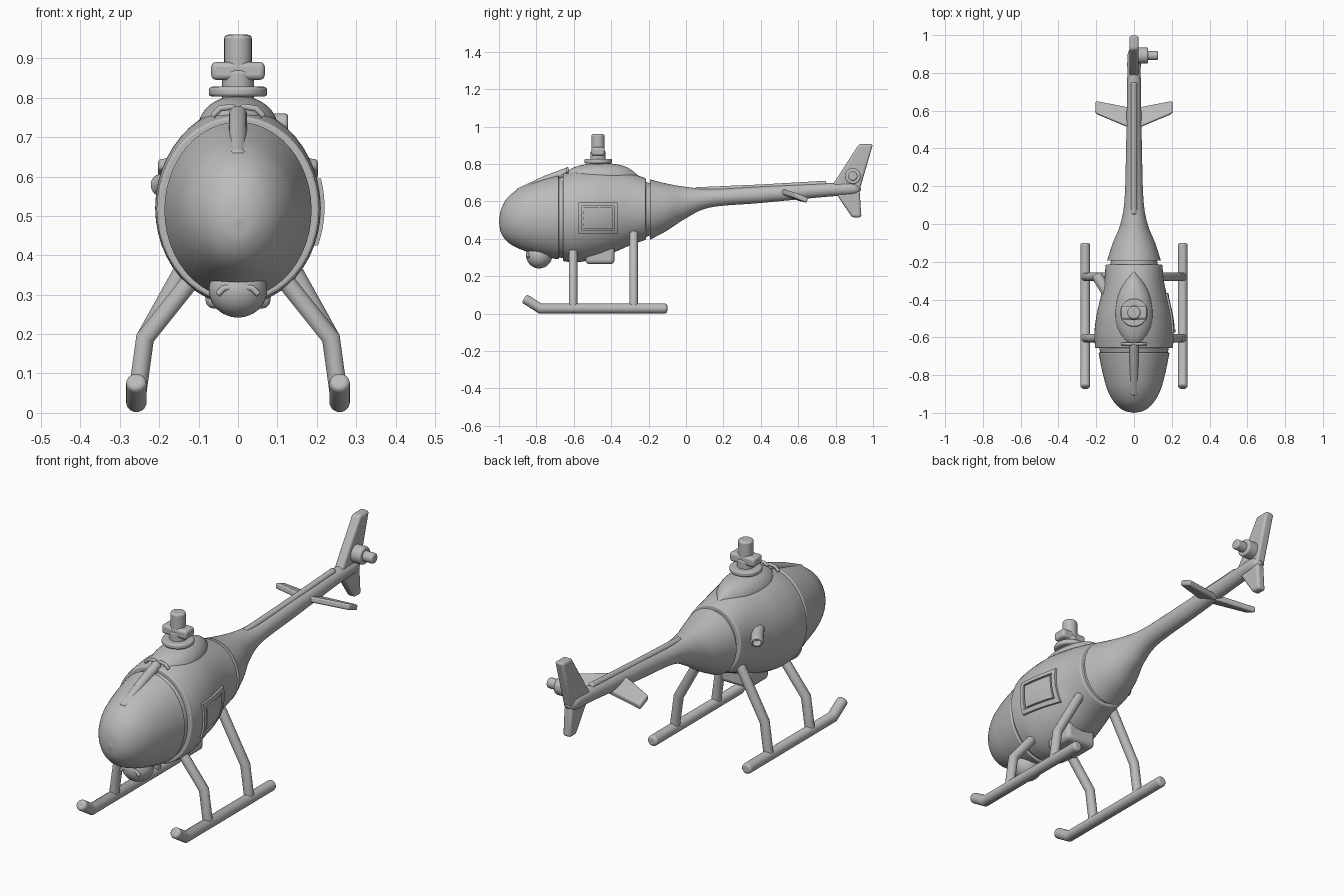
import bpy, bmesh, math
from mathutils import Vector, Matrix

if "Cube" in bpy.data.objects:
    bpy.data.objects.remove(bpy.data.objects["Cube"])

grey = bpy.data.materials.new("plain grey")
grey.use_nodes = True
grey.diffuse_color = (0.5, 0.5, 0.5, 1)
grey.node_tree.nodes["Principled BSDF"].inputs["Base Color"].default_value = grey.diffuse_color


def finish(name, bm, bevel=0, angle=35):
    bmesh.ops.recalc_face_normals(bm, faces=bm.faces)
    mesh = bpy.data.meshes.new(name)
    bm.to_mesh(mesh)
    bm.free()
    ob = bpy.data.objects.new(name, mesh)
    bpy.context.collection.objects.link(ob)
    mesh.materials.append(grey)
    if bevel:
        mod = ob.modifiers.new("rounding", "BEVEL")
        mod.width, mod.segments = bevel, 3
        mod.angle_limit = math.radians(40)
    bpy.ops.object.select_all(action="DESELECT")
    ob.select_set(True)
    bpy.context.view_layer.objects.active = ob
    bpy.ops.object.shade_smooth_by_angle(angle=math.radians(angle))
    return ob


def skin(name, rings, bevel=0):
    """Bridge equal rings of points and cap both ends."""
    bm = bmesh.new()
    rows = [[bm.verts.new(p) for p in ring] for ring in rings]
    n = len(rows[0])
    for a, b in zip(rows, rows[1:]):
        for i in range(n):
            j = (i + 1) % n
            bm.faces.new((a[i], a[j], b[j], b[i]))
    bm.faces.new(rows[0])
    bm.faces.new(rows[-1])
    return finish(name, bm, bevel)


def spline(stations, steps=6):
    """Smooth the stations with a Catmull-Rom curve."""
    pts = [Vector(s) for s in stations]
    pts = [2 * pts[0] - pts[1]] + pts + [2 * pts[-1] - pts[-2]]
    out = []
    for a, b, c, d in zip(pts, pts[1:], pts[2:], pts[3:]):
        for k in range(steps):
            t = k / steps
            out.append(b + (c - a) * t / 2 + (2 * a - 5 * b + 4 * c - d) * t * t / 2
                       + (3 * b - a - 3 * c + d) * t ** 3 / 2)
    return out + [pts[-2]]


def hull(name, stations, sides=48, bevel=0):
    """Oval loft along y; each station is y, top, bottom, half width."""
    rings = []
    for y, top, low, w in spline(stations):
        w, h = max(w, 0.002), max((top - low) / 2, 0.002)
        turns = [math.tau * i / sides for i in range(sides)]
        rings.append([(w * math.cos(a), y, (top + low) / 2 + h * math.sin(a)) for a in turns])
    return skin(name, rings, bevel)


def rod(name, path, r, sides=20, bevel=0.008):
    """Round bar with mitred bends."""
    pts = [Vector(p) for p in path]
    rings = []
    for i, p in enumerate(pts):
        before = (p - pts[i - 1]).normalized() if i else None
        after = (pts[i + 1] - p).normalized() if i < len(pts) - 1 else None
        run = before or after
        cut = ((before or after) + (after or before)).normalized()
        if i == 0:
            side = run.orthogonal().normalized()
            ring = [p + r * (Matrix.Rotation(math.tau * k / sides, 3, run) @ side) for k in range(sides)]
        else:
            ring = [q + run * ((p - q).dot(cut) / run.dot(cut)) for q in rings[-1]]
        rings.append(ring)
    return skin(name, rings, bevel)


def plate(name, outline, offset, bevel):
    """Extrude a closed outline along an offset, centred on it."""
    off = Vector(offset)
    return skin(name, [[Vector(p) - off / 2 for p in outline], [Vector(p) + off / 2 for p in outline]], bevel)


def box(name, centre, size, bevel):
    x, y, z = centre
    w, d = size[0] / 2, size[1] / 2
    base = [(x - w, y - d, z), (x + w, y - d, z), (x + w, y + d, z), (x - w, y + d, z)]
    return plate(name, base, (0, 0, size[2]), bevel)


def ball(name, centre, scale):
    bm = bmesh.new()
    bmesh.ops.create_uvsphere(bm, u_segments=40, v_segments=24, radius=1)
    bmesh.ops.scale(bm, vec=scale, verts=bm.verts)
    bmesh.ops.translate(bm, vec=centre, verts=bm.verts)
    return finish(name, bm)


# Fuselage: nose bubble, cabin and tail cone, with a recessed core in the seams
hull("nose_bubble", [(-1, .49, .49, 0), (-.988, .56, .43, .052), (-.95, .625, .38, .1),
                     (-.88, .675, .342, .14), (-.78, .712, .31, .168), (-.68, .74, .29, .188)], bevel=.006)
cabin = [(-.657, .752, .28, .206), (-.58, .768, .275, .21), (-.48, .775, .295, .198),
         (-.38, .765, .33, .175), (-.3, .75, .365, .158), (-.215, .725, .395, .15)]
hull("cabin", cabin, bevel=.006)
hull("seam_core", [(-.72, .71, .31, .17), (-.6, .74, .3, .185), (-.3, .72, .38, .142), (-.16, .69, .43, .115)])
hull("tail_boom", [(-.193, .718, .395, .142), (-.1, .695, .445, .112), (0, .678, .51, .072),
                   (.13, .668, .568, .05), (.4, .682, .592, .042), (.75, .698, .625, .036),
                   (.9, .7, .635, .033), (.935, .668, .66, .006)], bevel=.006)
rod("boom_ridge", [(0, .05, .66), (0, .4, .675), (0, .75, .695)], .016)

# Engine cowling on the roof
hull("engine_cowling", [(-.67, .72, .68, .004), (-.62, .772, .66, .058), (-.55, .796, .65, .092),
                        (-.47, .805, .65, .1), (-.38, .8, .65, .085), (-.31, .78, .65, .055),
                        (-.25, .735, .68, .008)])

# Canopy spine and scalloped intake lips
rod("canopy_spine", [(0, -.9, .645), (0, -.75, .715), (0, -.63, .76)], .023)
scallop = [(-.065, -.012), (-.045, .008), (-.015, .012), (0, .002), (.015, .012), (.045, .008), (.065, -.012)]
rod("roof_intake_lip", [(x, -.635, .765 + z) for x, z in scallop], .008, 8, .002)
rod("chin_intake_lip", [(x * .8, -.845, .31 + z * .8) for x, z in scallop], .008, 8, .002)

# Rotor head
hub_y = -.47
rod("rotor_disc", [(0, hub_y, .803), (0, hub_y, .828)], .074, 32)
rod("rotor_neck", [(0, hub_y, .76), (0, hub_y, .87)], .04, 24)
box("rotor_block", (0, hub_y, .868), (.136, .07, .045), .012)
rod("rotor_mast", [(0, hub_y, .85), (0, hub_y, .96)], .035, 24, .01)

# Belly equipment
ball("chin_sensor", (0, -.785, .312), (.074, .07, .07))
box("belly_pod", (0, -.46, .325), (.165, .155, .12), .02)

# Side hatch: raised frame following the curved cabin side, with an inner panel
rows = sorted(spline(cabin), key=lambda s: s[0])


def on_side(y, z, lift):
    for a, b in zip(rows, rows[1:]):
        if a[0] <= y <= b[0]:
            s = a.lerp(b, (y - a[0]) / (b[0] - a[0]))
            break
    rel = (z - (s[1] + s[2]) / 2) / ((s[1] - s[2]) / 2)
    return Vector((s[3] * math.sqrt(1 - rel * rel) + lift, y, z))


def side_panel(name, y0, y1, z0, z1, lift, n=10):
    bm = bmesh.new()
    grids = []
    for h in (-.01, lift):
        grids.append([[bm.verts.new(on_side(y0 + (y1 - y0) * i / n, z0 + (z1 - z0) * j / n, h))
                       for j in range(n + 1)] for i in range(n + 1)])
    for g in grids:
        for i in range(n):
            for j in range(n):
                bm.faces.new((g[i][j], g[i + 1][j], g[i + 1][j + 1], g[i][j + 1]))
    low, high = grids
    for i in range(n):
        for k in (0, n):
            bm.faces.new((low[i][k], low[i + 1][k], high[i + 1][k], high[i][k]))
            bm.faces.new((low[k][i], low[k][i + 1], high[k][i + 1], high[k][i]))
    return finish(name, bm)


y0, y1, z0, z1, t = -.575, -.365, .425, .595, .02
side_panel("hatch_frame_bottom", y0, y1, z0, z0 + t, .01)
side_panel("hatch_frame_top", y0, y1, z1 - t, z1, .01)
side_panel("hatch_frame_front", y0, y0 + t, z0 + t, z1 - t, .01)
side_panel("hatch_frame_back", y1 - t, y1, z0 + t, z1 - t, .01)
side_panel("hatch_panel", y0 + t + .008, y1 - t - .008, z0 + t + .008, z1 - t - .008, .008)

# Exhaust pipe on the right flank, with a recessed mouth
exhaust = rod("exhaust_pipe", [(-.12, -.4, .6), (-.165, -.325, .59), (-.2, -.27, .575)], .029)
bore = rod("exhaust_bore", [(-.18, -.3, .584), (-.22, -.239, .566)], .019, bevel=0)
bore.hide_render = True
bore.hide_set(True)
cut = exhaust.modifiers.new("mouth", "BOOLEAN")
cut.object = bore

# Landing gear, mirrored left and right
for s, label in ((1, "left"), (-1, "right")):
    x = s * .258
    rod(label + "_skid", [(x, -.1, .028), (x, -.78, .028), (x, -.865, .082)], .026, 24, .012)
    rod(label + "_front_leg", [(x, -.604, .03), (s * .236, -.604, .19), (s * .1, -.604, .36)], .023)
    rod(label + "_rear_leg", [(x, -.28, .03), (s * .236, -.28, .19), (s * .1, -.28, .435)], .023)
    # Tailplanes
    root = [(0, .5, .658), (0, .61, .615)]
    tip = [(s * .203, .65, .605), (s * .203, .585, .632)]
    plate(label + "_tailplane", root + tip, (0, .006, .028), .008)

# Tail fins and tail rotor hub
plate("upper_fin", [(0, .775, .675), (0, .925, .907), (0, 1, .907), (0, .925, .65)], (.048, 0, 0), .012)
plate("lower_fin", [(0, .8, .645), (0, .888, .515), (0, .938, .515), (0, .928, .66)], (.044, 0, 0), .012)
rod("tail_rotor_hub", [(0, .892, .735), (.075, .892, .735)], .043, 24)
rod("tail_rotor_shaft", [(.06, .892, .735), (.127, .892, .735)], .025, 24)
